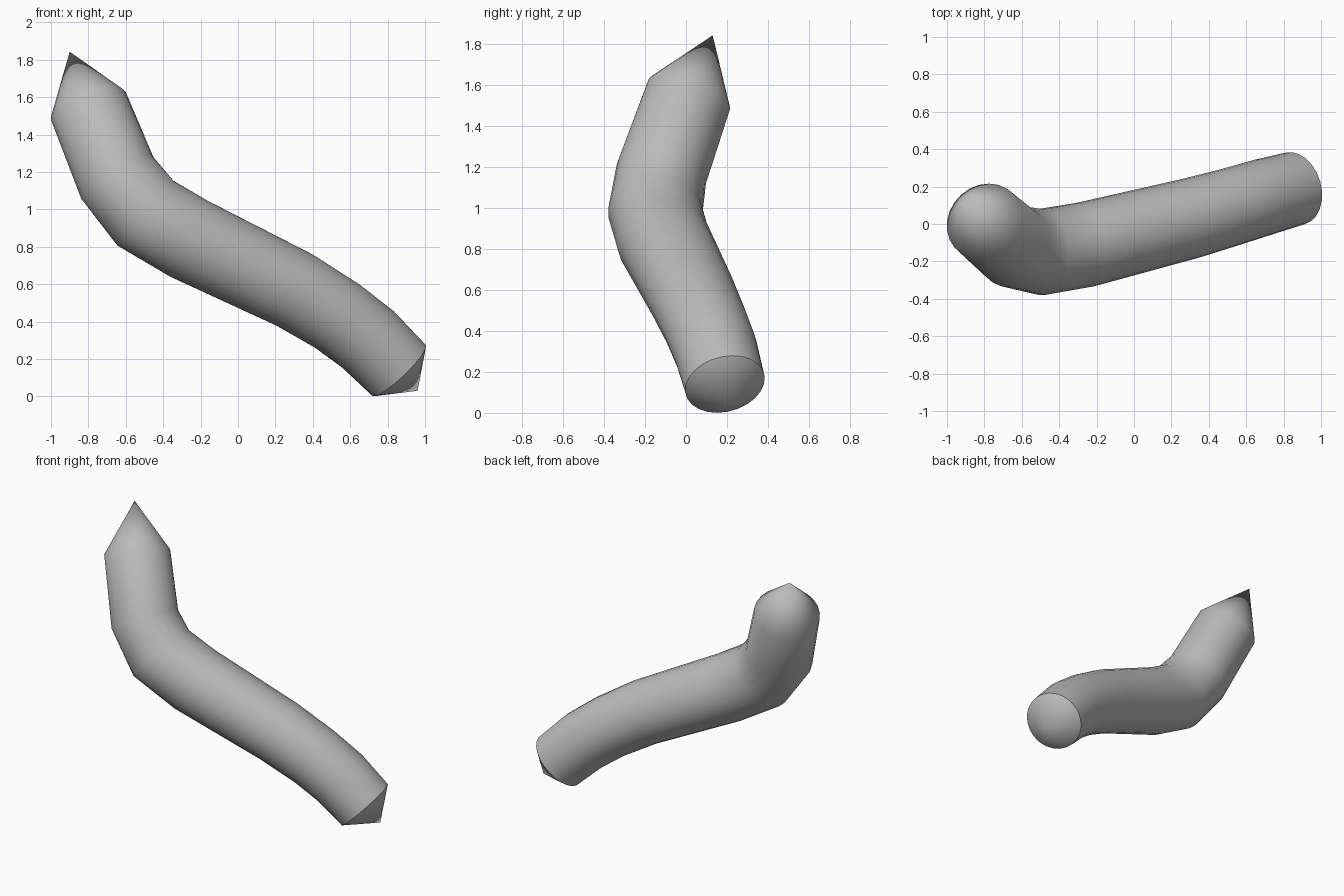
import bpy, bmesh, math
from mathutils import Vector

if "Cube" in bpy.data.objects:
    bpy.data.objects.remove(bpy.data.objects["Cube"], do_unlink=True)

SIDES = 24

grey = bpy.data.materials.new("plain_grey")
grey.use_nodes = True
colour = (0.5, 0.5, 0.5, 1)
grey.diffuse_color = colour
grey.node_tree.nodes["Principled BSDF"].inputs["Base Color"].default_value = colour

# Centre line from the upper end to the lower end: position and radius
path = [
    ((-0.80, 0.015, 1.553), 0.213),
    ((-0.645, -0.12, 1.168), 0.223),
    ((-0.495, -0.15, 0.98), 0.231),
    ((-0.26, -0.11, 0.842), 0.228),
    ((0.30, 0.03, 0.57), 0.215),
    ((0.53, 0.095, 0.43), 0.208),
    ((0.695, 0.145, 0.305), 0.205),
    ((0.86, 0.19, 0.14), 0.198),
]
upper_tip = Vector((-0.90, 0.13, 1.843))
lower_tip = Vector((0.96, 0.22, 0.03))
points = [Vector(p) for p, r in path]

bm = bmesh.new()

# Rings square to the path, each frame carried on from the last
rings = []
side = Vector((0, 1, 0))
for i, (centre, (_, radius)) in enumerate(zip(points, path)):
    before = points[i - 1] if i else upper_tip
    after = points[i + 1] if i + 1 < len(points) else lower_tip
    axis = ((centre - before).normalized() + (after - centre).normalized()).normalized()
    side = (side - axis * side.dot(axis)).normalized()
    other = axis.cross(side)
    ring = []
    for k in range(SIDES):
        a = math.tau * k / SIDES
        ring.append(bm.verts.new(centre + radius * (side * math.cos(a) + other * math.sin(a))))
    rings.append(ring)

# Tube wall
for a, b in zip(rings, rings[1:]):
    for k in range(SIDES):
        n = (k + 1) % SIDES
        bm.faces.new((a[k], a[n], b[n], b[k]))

# Cone tips
for ring, tip in ((rings[0], upper_tip), (rings[-1], lower_tip)):
    apex = bm.verts.new(tip)
    for k in range(SIDES):
        bm.faces.new((ring[k], ring[(k + 1) % SIDES], apex))

bmesh.ops.recalc_face_normals(bm, faces=bm.faces)
mesh = bpy.data.meshes.new("bent_rod")
bm.to_mesh(mesh)
bm.free()
mesh.materials.append(grey)
rod = bpy.data.objects.new("bent_rod", mesh)
bpy.context.collection.objects.link(rod)

# Smooth wall, sharp rim at the lower tip
bpy.ops.object.select_all(action="DESELECT")
rod.select_set(True)
bpy.context.view_layer.objects.active = rod
bpy.ops.object.shade_smooth_by_angle(angle=math.radians(36))
